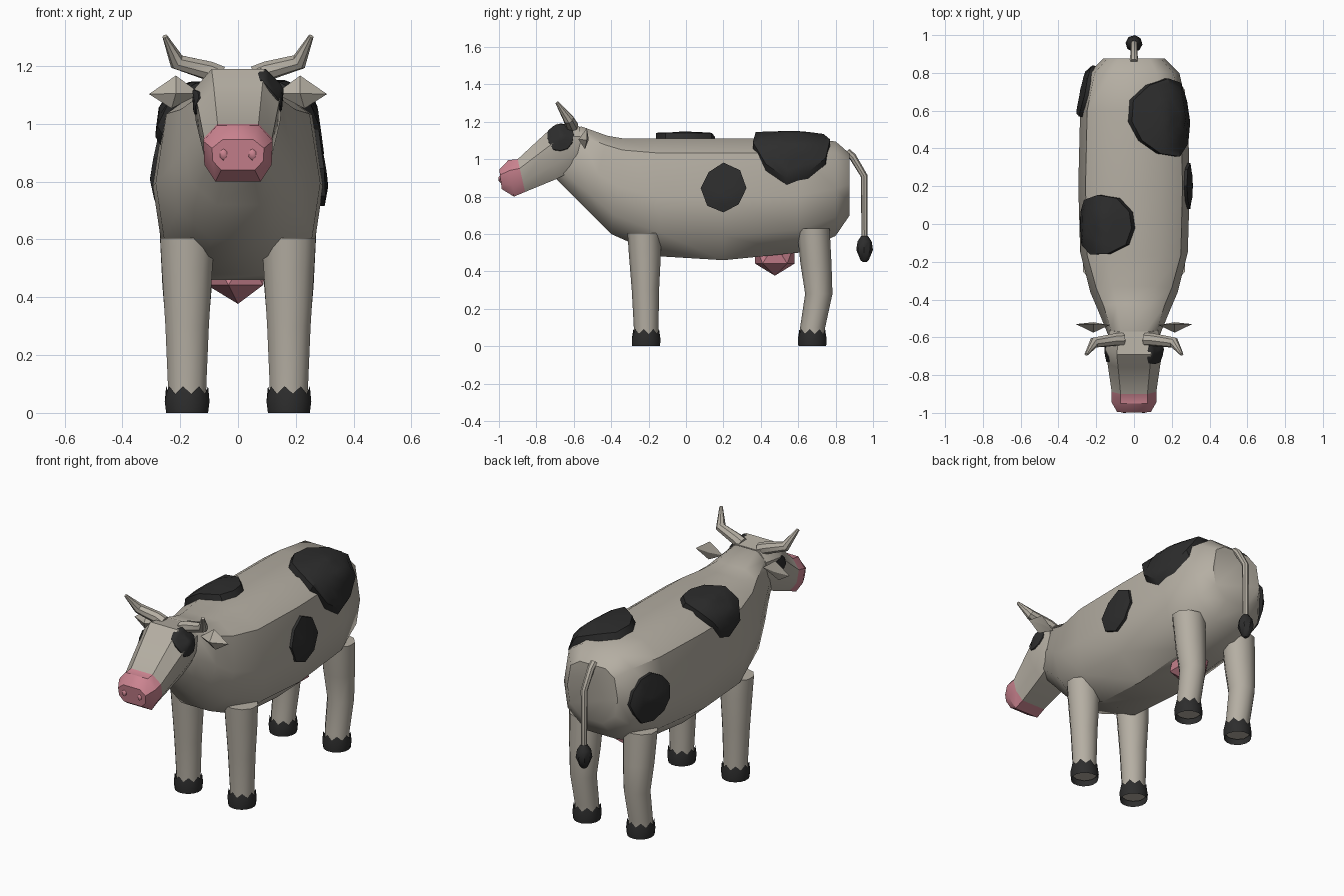
import bpy, bmesh, math, random
from mathutils import Vector
from mathutils.bvhtree import BVHTree

if "Cube" in bpy.data.objects:
    bpy.data.objects.remove(bpy.data.objects["Cube"])

random.seed(4)


def material(name, rgb):
    m = bpy.data.materials.new(name)
    m.diffuse_color = (*rgb, 1)
    m.use_nodes = True
    m.node_tree.nodes["Principled BSDF"].inputs["Base Color"].default_value = m.diffuse_color
    return m


HIDE = material("warm grey hide", (0.46, 0.425, 0.365))
PINK = material("pink skin", (0.60, 0.23, 0.28))
DARK = material("dark patches", (0.026, 0.026, 0.026))


def finish(bm, name, mats, angle=40):
    bmesh.ops.recalc_face_normals(bm, faces=bm.faces)
    me = bpy.data.meshes.new(name)
    bm.to_mesh(me)
    bm.free()
    for m in mats:
        me.materials.append(m)
    ob = bpy.data.objects.new(name, me)
    bpy.context.collection.objects.link(ob)
    bpy.context.view_layer.objects.active = ob
    bpy.ops.object.select_all(action='DESELECT')
    ob.select_set(True)
    bpy.ops.object.shade_smooth_by_angle(angle=math.radians(angle))
    return ob


def skin(rings, start=True, end=True):
    """Bridge point rings of equal count into a tube."""
    bm = bmesh.new()
    loops = [[bm.verts.new(p) for p in r] for r in rings]
    for a, b in zip(loops, loops[1:]):
        for i in range(len(a)):
            j = (i + 1) % len(a)
            bm.faces.new((a[i], a[j], b[j], b[i]))
    if start:
        bm.faces.new(loops[0])
    if end:
        bm.faces.new(loops[-1])
    return bm


def section(half, ring):
    """Symmetric cross-section stretched from a top point to a bottom point."""
    yt, zt, yb, zb, w = ring
    pts = half + [(-x, t) for x, t in reversed(half)]
    return [(x * w, yb + (yt - yb) * t, zb + (zt - zb) * t) for x, t in pts]


def tube(path, radii, n=8):
    """Tapered tube along a path of points."""
    path = [Vector(p) for p in path]
    rings = []
    for i, p in enumerate(path):
        d = (path[min(i + 1, len(path) - 1)] - path[max(i - 1, 0)]).normalized()
        u = d.cross(Vector((0.1, 1, 0.2))).normalized()
        v = d.cross(u)
        rings.append([p + radii[i] * (u * math.cos(k * math.tau / n) + v * math.sin(k * math.tau / n))
                      for k in range(n)])
    return skin(rings)


def ball(centre, radius, subdiv=1):
    bm = bmesh.new()
    bmesh.ops.create_icosphere(bm, subdivisions=subdiv, radius=1)
    for v in bm.verts:
        v.co = Vector(centre) + v.co * Vector(radius)
    return bm


def patch(name, target, centre, direction, ry, rz, lift, n=11):
    """Dark patch projected onto a surface, lifted, with a rim back to it."""
    d = Vector(direction).normalized()
    u = Vector((0, 1, 0))
    u = (u - d * u.dot(d)).normalized()
    v = d.cross(u)
    wob = [random.uniform(0.92, 1.07) for _ in range(n)]
    rings = []
    for f in (0.08, 0.3, 0.5, 0.7, 0.86, 1.0, 1.0):
        ring = []
        for k in range(n):
            a = k * math.tau / n
            o = Vector(centre) + (u * ry * math.cos(a) + v * rz * math.sin(a)) * f * wob[k]
            hit = target.ray_cast(o + d * 0.5, -d)[0] or target.find_nearest(o)[0]
            ring.append(hit + d * (lift * (1.15 - 0.25 * f)))
        rings.append(ring)
    rings[-1] = [p - d * (lift + 0.005) for p in rings[-1]]
    finish(skin(rings, True, False), name, [DARK])


# body and neck
BODY = [(0.5, 1), (0.87, 0.88), (1, 0.5), (0.9, 0.2), (0.4, 0)]
bm = skin([section(BODY, r) for r in (
    (-0.62, 1.15, -0.70, 0.90, 0.10),
    (-0.56, 1.175, -0.60, 0.80, 0.14),
    (-0.42, 1.125, -0.52, 0.72, 0.185),
    (-0.33, 1.11, -0.40, 0.60, 0.23),
    (-0.17, 1.11, -0.13, 0.48, 0.285),
    (0.20, 1.11, 0.20, 0.46, 0.295),
    (0.60, 1.11, 0.60, 0.50, 0.285),
    (0.80, 1.095, 0.80, 0.59, 0.24),
    (0.875, 1.03, 0.875, 0.70, 0.165))])
body_tree = BVHTree.FromBMesh(bm)
finish(bm, "body", [HIDE])

# head with pink muzzle
HEAD = [(0.6, 1), (1, 0.72), (0.97, 0.3), (0.65, 0)]
bm = skin([section(HEAD, r) for r in (
    (-0.57, 1.175, -0.555, 0.98, 0.13),
    (-0.69, 1.19, -0.60, 0.94, 0.152),
    (-0.76, 1.13, -0.69, 0.895, 0.14),
    (-0.90, 1.0, -0.86, 0.825, 0.118),
    (-0.95, 0.995, -0.92, 0.80, 0.12),
    (-0.998, 0.945, -0.985, 0.84, 0.09))])
for f in bm.faces:
    f.material_index = int(f.calc_center_median().y < -0.86)
head_tree = BVHTree.FromBMesh(bm)
finish(bm, "head", [HIDE, PINK])

# udder
finish(ball((0, 0.475, 0.495), (0.12, 0.125, 0.118)), "udder", [PINK], 30)

# tail and its tuft
finish(tube([(0, 0.86, 1.04), (0, 0.89, 1.015), (0, 0.953, 0.91), (0, 0.955, 0.56)],
            [0.02, 0.02, 0.019, 0.016]), "tail", [HIDE])
finish(tube([(0, 0.955, z) for z in (0.59, 0.56, 0.515, 0.46, 0.45)],
            [0.018, 0.038, 0.045, 0.022, 0.01]), "tail_tuft", [DARK])


def leg_ring(x, y, z, rx, ry, n=10):
    return [(x + rx * math.cos((k + 0.5) * math.tau / n),
             y + ry * math.sin((k + 0.5) * math.tau / n), z) for k in range(n)]


def hoof(name, x, y):
    """Open cuff with a zigzag upper edge."""
    n = 16
    rings = [leg_ring(x, y, 0, 0.074, 0.076, n), leg_ring(x, y, 0.04, 0.079, 0.078, n),
             leg_ring(x, y, 0.08, 0.074, 0.07, n)]
    rings[-1] = [(px, py, 0.092 if k % 2 else 0.066) for k, (px, py, _) in enumerate(rings[-1])]
    finish(skin(rings, False, False), name, [DARK])


for side, s in (("right", 1), ("left", -1)):
    # legs and hooves
    x = 0.176 * s
    finish(skin([leg_ring(x, *r) for r in (
        (-0.213, 0.03, 0.068, 0.066), (-0.213, 0.1, 0.07, 0.066),
        (-0.217, 0.3, 0.079, 0.073), (-0.22, 0.5, 0.092, 0.086),
        (-0.225, 0.605, 0.098, 0.088))]), "front_leg_" + side, [HIDE])
    hoof("front_hoof_" + side, x, -0.213)
    finish(skin([leg_ring(x, *r) for r in (
        (0.675, 0.03, 0.068, 0.066), (0.677, 0.1, 0.07, 0.067),
        (0.71, 0.28, 0.076, 0.073), (0.695, 0.44, 0.09, 0.083),
        (0.68, 0.63, 0.1, 0.088))]), "back_leg_" + side, [HIDE])
    hoof("back_hoof_" + side, x, 0.675)

    # horn
    finish(tube([(0.06 * s, -0.61, 1.165), (0.10 * s, -0.612, 1.183), (0.212 * s, -0.628, 1.215),
                 (0.253 * s, -0.69, 1.303)], [0.036, 0.034, 0.029, 0.009]), "horn_" + side, [HIDE])

    # ear: flat diamond with a shallow ridge
    bm = bmesh.new()
    rim = [bm.verts.new((px * s, py, pz)) for px, py, pz in (
        (0.13, -0.535, 1.105), (0.215, -0.53, 1.167), (0.308, -0.53, 1.103), (0.23, -0.54, 1.053))]
    for py in (-0.575, -0.52):
        tip = bm.verts.new((0.215 * s, py, 1.105))
        for i in range(4):
            bm.faces.new((rim[i], rim[(i + 1) % 4], tip))
    finish(bm, "ear_" + side, [HIDE], 20)

    # nostril
    finish(ball((0.05 * s, -0.99, 0.895), (0.015, 0.014, 0.022)), "nostril_" + side, [PINK])

# coat patches
patch("rump_patch", body_tree, (0.15, 0.57, 1.05), (0.5, 0, 0.85), 0.21, 0.20, 0.045)
patch("shoulder_patch", body_tree, (-0.15, 0, 1.05), (-0.5, 0, 0.85), 0.16, 0.175, 0.04)
patch("flank_patch", body_tree, (0.3, 0.2, 0.845), (1, 0, 0), 0.12, 0.13, 0.017, 8)
patch("left_hip_patch", body_tree, (-0.27, 0.71, 0.84), (-1, 0.25, 0.1), 0.14, 0.135, 0.022)
patch("right_eye_patch", head_tree, (0.115, -0.672, 1.12), (0.85, -0.1, 0.5), 0.075, 0.085, 0.007, 12)
patch("left_eye_patch", head_tree, (-0.15, -0.68, 1.075), (-1, -0.1, 0.1), 0.055, 0.045, 0.007, 9)
